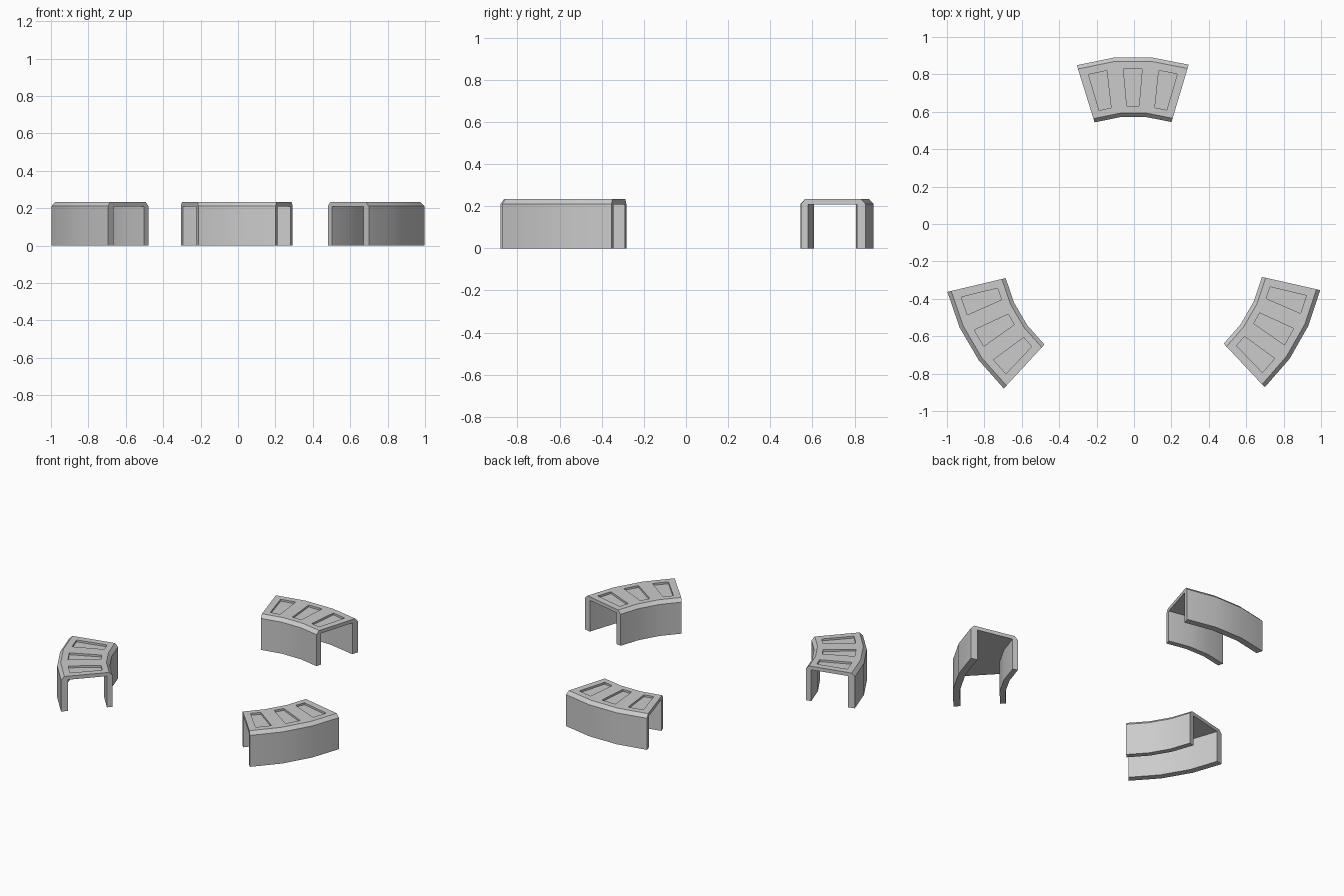
import bpy, bmesh
from math import sin, cos, radians

if "Cube" in bpy.data.objects:
    bpy.data.objects.remove(bpy.data.objects["Cube"])

RO, RI = 1.023, 0.703            # outer and inner ring radius
H, HB, BEV = 0.233, 0.211, 0.021  # top, bevel start, bevel width
TI, TO, UNDER = 0.035, 0.043, 0.209  # wall thicknesses, underside height
SEG, HALF = 3, radians(17)
POCKET = 0.013

# U-shaped channel cross-section (radius, z), open at the bottom
section = [(RO, 0), (RO, HB), (RO - BEV, H), (RI + BEV, H), (RI, HB), (RI, 0),
           (RI + TI, 0), (RI + TI, UNDER), (RO - TO, UNDER), (RO - TO, 0)]
TOP = 2                           # section edge that forms the top


def polar(r, a, z):
    return (r * sin(a), r * cos(a), z)


def segment_mesh():
    bm = bmesh.new()
    n = len(section)
    step = 2 * HALF / SEG
    rings = [[bm.verts.new(polar(r, -HALF + i * step, z)) for r, z in section]
             for i in range(SEG + 1)]
    bm.faces.new(rings[0])
    bm.faces.new(rings[-1])
    for i in range(SEG):
        a, b = rings[i], rings[i + 1]
        for j in range(n):
            k = (j + 1) % n
            quad = [a[j], a[k], b[k], b[j]]
            if j != TOP:
                bm.faces.new(quad)
                continue
            # tapered pocket sunk into the top of each facet
            mid = -HALF + (i + 0.5) * step
            loops = [quad]
            for z in (H, H - POCKET):
                loops.append([
                    bm.verts.new((u * cos(mid) + v * sin(mid),
                                  v * cos(mid) - u * sin(mid), z))
                    for u, v in ((-0.05, 0.957), (-0.0325, 0.758),
                                 (0.0325, 0.758), (0.05, 0.957))])
            for p, q in zip(loops, loops[1:]):
                for m in range(4):
                    w = (m + 1) % 4
                    bm.faces.new([p[m], p[w], q[w], q[m]])
            bm.faces.new(loops[-1])
    bmesh.ops.recalc_face_normals(bm, faces=bm.faces)
    me = bpy.data.meshes.new("arc_segment")
    bm.to_mesh(me)
    bm.free()
    return me


# Three arc covers evenly spaced around the ring centre
for k, name in enumerate(("back", "left", "right")):
    ob = bpy.data.objects.new("arc_cover_" + name, segment_mesh())
    bpy.context.collection.objects.link(ob)
    ob.location = (-0.002, -0.128, 0)
    ob.rotation_euler.z = radians(0.27 + 120 * k)
    bpy.ops.object.select_all(action='DESELECT')
    ob.select_set(True)
    bpy.context.view_layer.objects.active = ob
    bpy.ops.object.shade_smooth_by_angle(angle=radians(30))
